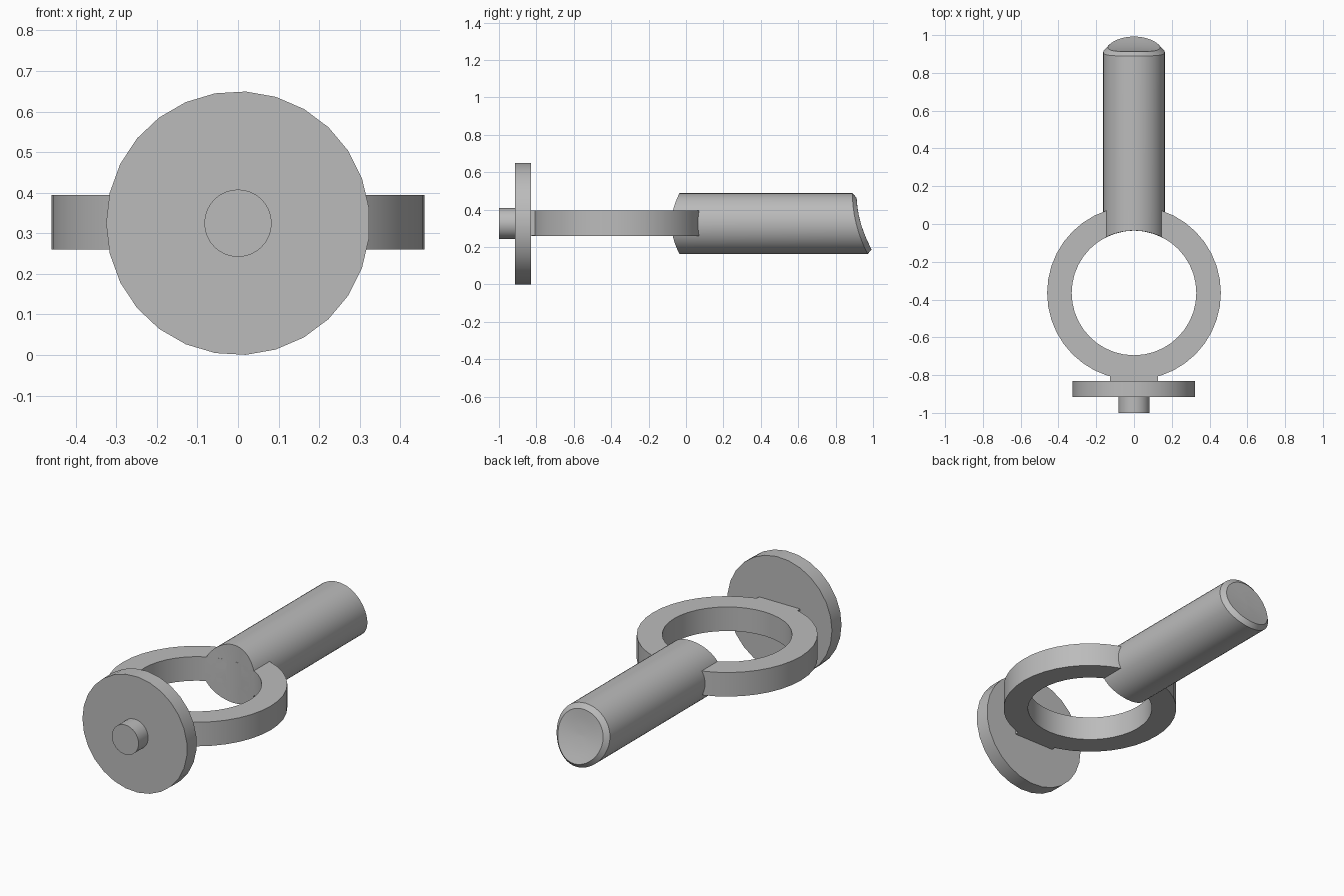
import bpy, bmesh, math
from math import cos, sin, pi, sqrt, radians

cube = bpy.data.objects.get("Cube")
if cube:
    bpy.data.objects.remove(cube, do_unlink=True)

AXIS_Z = 0.325          # height of the common long axis
RING_Y = -0.365         # centre of the ring
RING_IN, RING_OUT = 0.33, 0.46
RING_Z0, RING_Z1 = 0.26, 0.395

grey = bpy.data.materials.new("plain grey")
grey.use_nodes = True
colour = (0.5, 0.5, 0.5, 1)
grey.diffuse_color = colour
grey.node_tree.nodes["Principled BSDF"].inputs["Base Color"].default_value = colour


def finish(name, bm, angle=30):
    bmesh.ops.recalc_face_normals(bm, faces=bm.faces)
    mesh = bpy.data.meshes.new(name)
    bm.to_mesh(mesh)
    bm.free()
    obj = bpy.data.objects.new(name, mesh)
    bpy.context.collection.objects.link(obj)
    mesh.materials.append(grey)
    bpy.ops.object.select_all(action='DESELECT')
    obj.select_set(True)
    bpy.context.view_layer.objects.active = obj
    bpy.ops.object.shade_smooth_by_angle(angle=radians(angle))
    return obj


def loft(bm, loops, closed=False):
    """Bridge successive vertex loops with quads."""
    pairs = list(zip(loops, loops[1:]))
    if closed:
        pairs.append((loops[-1], loops[0]))
    for a, b in pairs:
        n = len(a)
        for i in range(n):
            j = (i + 1) % n
            bm.faces.new((a[i], a[j], b[j], b[i]))


def shaft_loop(bm, radius, y_of, segments):
    """Circle about the long axis whose y follows a function of x and height."""
    loop = []
    for i in range(segments):
        a = pi + 2 * pi * i / segments
        x, h = radius * cos(a), radius * sin(a)
        loop.append(bm.verts.new((x, y_of(x, h), AXIS_Z + h)))
    return loop


def disc(name, radius, y0, y1, segments):
    bm = bmesh.new()
    loops = [shaft_loop(bm, radius, lambda x, h, y=y: y, segments) for y in (y0, y1)]
    loft(bm, loops)
    for loop in loops:
        bm.faces.new(loop)
    return finish(name, bm)


# Front disc and its small knob
disc("front_disc", 0.325, -0.915, -0.83, 27)
disc("front_knob", 0.083, -1.0, -0.91, 32)

# Flat ring
bm = bmesh.new()
profile = [(RING_IN, RING_Z0), (RING_OUT, RING_Z0), (RING_OUT, RING_Z1), (RING_IN, RING_Z1)]
SEG = 40
loops = [[bm.verts.new((r * cos(2 * pi * i / SEG), RING_Y + r * sin(2 * pi * i / SEG), z))
          for i in range(SEG)] for r, z in profile]
loft(bm, loops, closed=True)
finish("ring", bm)

# Short block joining ring and disc
bm = bmesh.new()
bmesh.ops.create_cube(bm, size=1)
for v in bm.verts:
    v.co = (v.co.x * 0.255, -0.81 + v.co.y * 0.05,
            (RING_Z0 + RING_Z1) / 2 + v.co.z * (RING_Z1 - RING_Z0 - 0.002))
finish("ring_neck", bm)


# Handle: front hollowed to the ring's bore, back cut on a slanting curve
def bore(x, h):
    return RING_Y + sqrt(RING_IN ** 2 - x ** 2)


def back_rim(x, h):
    return 0.91 - 0.25 * h + 0.78 * h * h


def back_face(x, h):
    return 0.935 - 0.29 * h + 0.9 * h * h


R = 0.163
stations = [(0.003, bore), (0.05, bore), (0.11, bore), (R, bore),
            (R, back_rim), (0.138, back_face), (0.095, back_face),
            (0.05, back_face), (0.003, back_face)]
bm = bmesh.new()
loops = [shaft_loop(bm, r, f, 48) for r, f in stations]
loft(bm, loops)
for loop in (loops[0], loops[-1]):
    bm.faces.new(loop)
finish("handle", bm)
